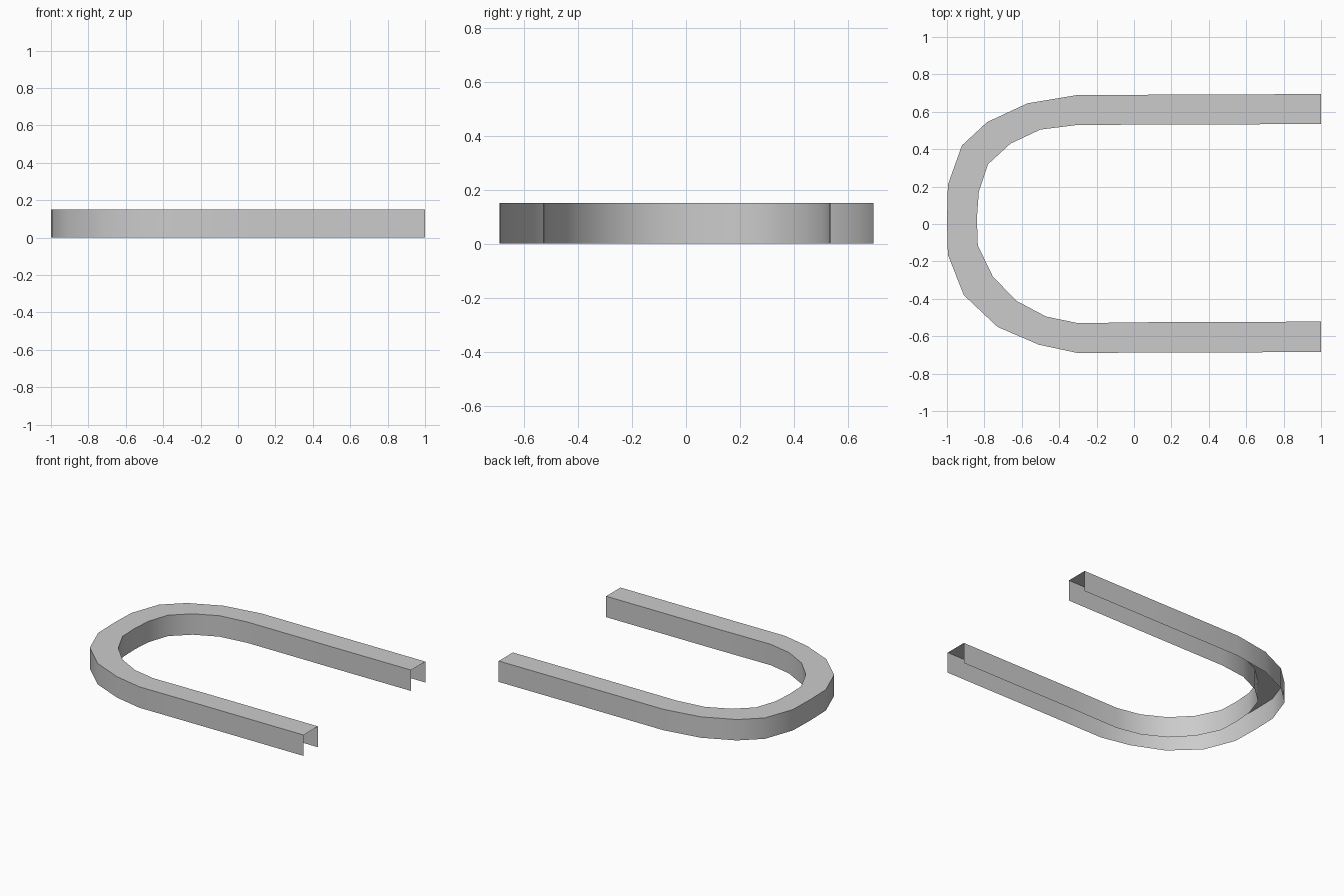
import bpy
import bmesh
import math

HEIGHT = 0.15

cube = bpy.data.objects.get("Cube")
if cube:
    bpy.data.objects.remove(cube, do_unlink=True)

# Plain grey metal
grey = bpy.data.materials.new("grey")
grey.use_nodes = True
colour = (0.6, 0.6, 0.6, 1)
grey.diffuse_color = colour
grey.node_tree.nodes["Principled BSDF"].inputs["Base Color"].default_value = colour

# Outer and inner edges of the bend, paired station by station
outer = [(1, -.685), (.1, -.687), (-.3, -.69), (-.51, -.645), (-.73, -.55),
         (-.91, -.38), (-.995, -.165), (-1, .02), (-.995, .21), (-.92, .42),
         (-.785, .545), (-.57, .645), (-.3, .69), (.42, .692), (1, .695)]
inner = [(1, -.522), (.1, -.525), (-.3, -.53), (-.47, -.495), (-.63, -.41),
         (-.755, -.28), (-.835, -.115), (-.84, .03), (-.83, .17), (-.78, .32),
         (-.66, .43), (-.5, .505), (-.3, .53), (.42, .532), (1, .535)]

# Open channel: outer wall, top and inner wall swept around the bend
bm = bmesh.new()
rings = []
for o, i in zip(outer, inner):
    section = [(*o, 0), (*o, HEIGHT), (*i, HEIGHT), (*i, 0)]
    rings.append([bm.verts.new(p) for p in section])
for a, b in zip(rings, rings[1:]):
    for k in range(3):
        bm.faces.new((a[k], a[k + 1], b[k + 1], b[k]))
bmesh.ops.recalc_face_normals(bm, faces=bm.faces)
bm.normal_update()
if sum(f.normal.z for f in bm.faces) < 0:
    bmesh.ops.reverse_faces(bm, faces=bm.faces)

mesh = bpy.data.meshes.new("curved_channel")
bm.to_mesh(mesh)
bm.free()
mesh.materials.append(grey)
channel = bpy.data.objects.new("curved_channel", mesh)
bpy.context.collection.objects.link(channel)

# Smooth walls with crisp top edges
bpy.ops.object.select_all(action="DESELECT")
channel.select_set(True)
bpy.context.view_layer.objects.active = channel
bpy.ops.object.shade_smooth_by_angle(angle=math.radians(40))
